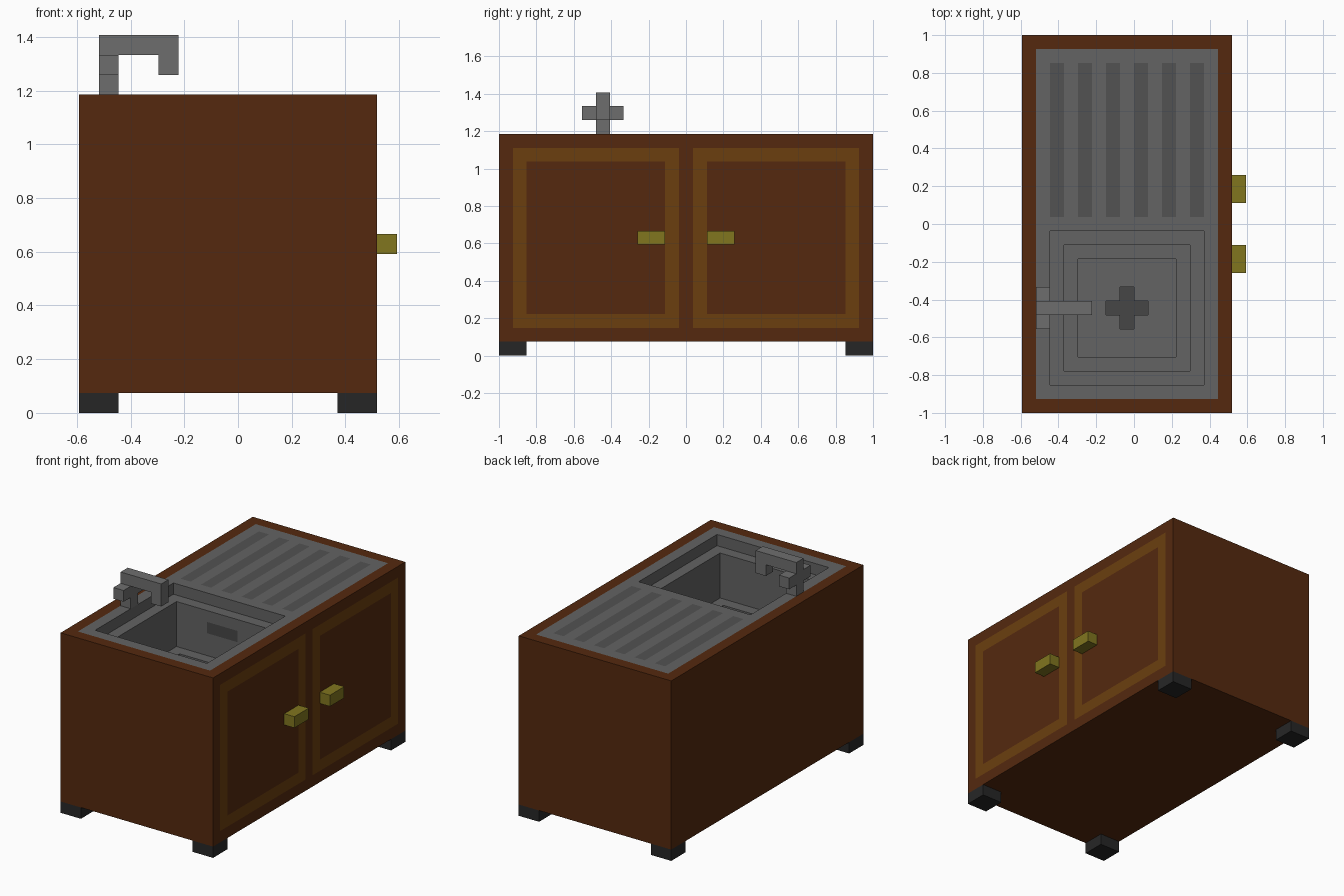
import bpy, bmesh

if "Cube" in bpy.data.objects:
    bpy.data.objects.remove(bpy.data.objects["Cube"])

U = 2 / 27  # one block of the design; all sizes below are in blocks
mats = {}


def material(name, shown):
    """Material from the on-screen 0-255 colour, converted to linear."""
    m = bpy.data.materials.new(name)
    m.diffuse_color = (*[((c / 232 + .055) / 1.055) ** 2.4 for c in shown], 1)
    m.use_nodes = True
    m.node_tree.nodes["Principled BSDF"].inputs["Base Color"].default_value = m.diffuse_color
    mats[name] = m


material("wood", (77, 37, 13))
material("trim", (97, 57, 13))
material("brass", (117, 107, 28))
material("steel", (90, 90, 90))
material("dark_steel", (75, 75, 75))
material("drain", (64, 64, 64))
material("tap_steel", (100, 100, 100))
material("rubber", (35, 35, 35))


def build(name, faces, mat):
    """Make an object from a list of polygons given in blocks."""
    bm = bmesh.new()
    for f in faces:
        bm.faces.new([bm.verts.new([c * U for c in p]) for p in f])
    bmesh.ops.remove_doubles(bm, verts=bm.verts, dist=1e-5)
    me = bpy.data.meshes.new(name)
    bm.to_mesh(me)
    bm.free()
    me.materials.append(mats[mat])
    ob = bpy.data.objects.new(name, me)
    bpy.context.collection.objects.link(ob)
    return ob


def grid(axis, level, us, vs, keep=lambda u, v: True):
    """Flat sheet of grid cells facing +x, -y or +z; keep() picks cells by centre."""
    place = {"x": lambda u, v: (level, u, v),
             "y": lambda u, v: (u, level, v),
             "z": lambda u, v: (u, v, level)}[axis]
    return [[place(a, c), place(b, c), place(b, d), place(a, d)]
            for a, b in zip(us, us[1:]) for c, d in zip(vs, vs[1:])
            if keep((a + b) / 2, (c + d) / 2)]


def walls(loop, z0, z1):
    """Inward-facing walls around a counter-clockwise loop."""
    return [[(*q, z0), (*p, z0), (*p, z1), (*q, z1)]
            for p, q in zip(loop, loop[1:] + loop[:1])]


def prism(loop, z0, z1):
    """Closed solid over a counter-clockwise loop."""
    return ([f[::-1] for f in walls(loop, z0, z1)]
            + [[(*p, z1) for p in loop], [(*p, z0) for p in loop[::-1]]])


def rect(x0, x1, y0, y1):
    return [(x0, y0), (x1, y0), (x1, y1), (x0, y1)]


def box(x0, x1, y0, y1, z0, z1):
    return prism(rect(x0, x1, y0, y1), z0, z1)


def inside(u, v, a, b, c, d):
    return a < u < b and c < v < d


# cabinet: front, back, left and bottom, top rim, and the door side around the trim
def in_trim(y, z):
    y = abs(y)
    return inside(y, z, .5, 12.5, 2, 15) and not inside(y, z, 1.5, 11.5, 3, 14)


half = [.5, 1.5, 11.5, 12.5, 13.5]
door_y = [-h for h in half[::-1]] + half
door_z = [1, 2, 3, 14, 15, 16]
shell = [f for f in box(-8, 7, -13.5, 13.5, 1, 16)
         if not (all(p[2] == 16 for p in f) or all(p[0] == 7 for p in f))]
rim = grid("z", 16, [-8, -7, 6, 7], [-13.5, -12.5, 12.5, 13.5],
           lambda x, y: not inside(x, y, -7, 6, -12.5, 12.5))
doors = grid("x", 7, door_y, door_z, lambda y, z: not in_trim(y, z))
build("cabinet", shell + rim + doors, "wood")
build("door_trim", grid("x", 7, door_y, door_z, in_trim), "trim")

# door handles and feet
for side, s in (("left", -3.5), ("right", 1.5)):
    build(side + "_door_handle", box(7, 8, s, s + 2, 8, 9), "brass")
for i, (x, y) in enumerate([(-8, -13.5), (5, -13.5), (-8, 11.5), (5, 11.5)]):
    build(f"foot_{i + 1}", box(x, x + 2, y, y + 2, 0, 1), "rubber")


# steel worktop with draining stripes and the basin opening
def stripe(x, y):
    return inside(x, y, -6, 5, .5, 11.5) and int(x + 6) % 2 == 0


def opening(x, y):
    return inside(x, y, -6, 5, -11.5, -.5)


top_x = list(range(-7, 7))
top_y = [-12.5, -11.5, -.5, .5, 11.5, 12.5]
build("worktop", grid("z", 16, top_x, top_y,
                      lambda x, y: not stripe(x, y) and not opening(x, y)), "steel")
build("draining_stripes", grid("z", 16, top_x, top_y, stripe), "dark_steel")


# stepped basin with a cross-shaped drain
def in_cross(x, y):
    return inside(x, y, -2, 1, -6.5, -5.5) or inside(x, y, -1, 0, -7.5, -4.5)


basin = []
for i, (upper, lower) in enumerate([(16, 15), (15, 11), (11, 10)]):
    x0, x1, y0, y1 = -6 + i, 5 - i, -11.5 + i, -.5 - i
    basin += walls(rect(x0, x1, y0, y1), lower, upper)
    if i < 2:
        basin += grid("z", lower, [x0, x0 + 1, x1 - 1, x1], [y0, y0 + 1, y1 - 1, y1],
                      lambda x, y: not inside(x, y, x0 + 1, x1 - 1, y0 + 1, y1 - 1))
cross_x, cross_y = [-2, -1, 0, 1], [-7.5, -6.5, -5.5, -4.5]
basin += grid("z", 10, [-4] + cross_x + [3], [-9.5] + cross_y + [-2.5],
              lambda x, y: not in_cross(x, y))
build("basin", basin, "steel")
cross = [(-1, -7.5), (0, -7.5), (0, -6.5), (1, -6.5), (1, -5.5), (0, -5.5),
         (0, -4.5), (-1, -4.5), (-1, -5.5), (-2, -5.5), (-2, -6.5), (-1, -6.5)]
build("drain", grid("z", 9, cross_x, cross_y, in_cross) + walls(cross, 9, 10), "drain")
build("overflow", grid("y", -1.52, [-2, 1], [13, 14]), "drain")

# tap: hooked spout profile (x, z) turned upright, and two knobs
hook = [(-7, 16), (-6, 16), (-6, 18), (-4, 18), (-4, 17), (-3, 17), (-3, 19), (-7, 19)]
spout = [[(x, -d, z) for x, z, d in f] for f in prism(hook, 5.5, 6.5)]
build("tap_spout", spout, "tap_steel")
for side, y in (("left", -7.5), ("right", -5.5)):
    build(side + "_tap_knob", box(-7, -6, y, y + 1, 17, 18), "tap_steel")
